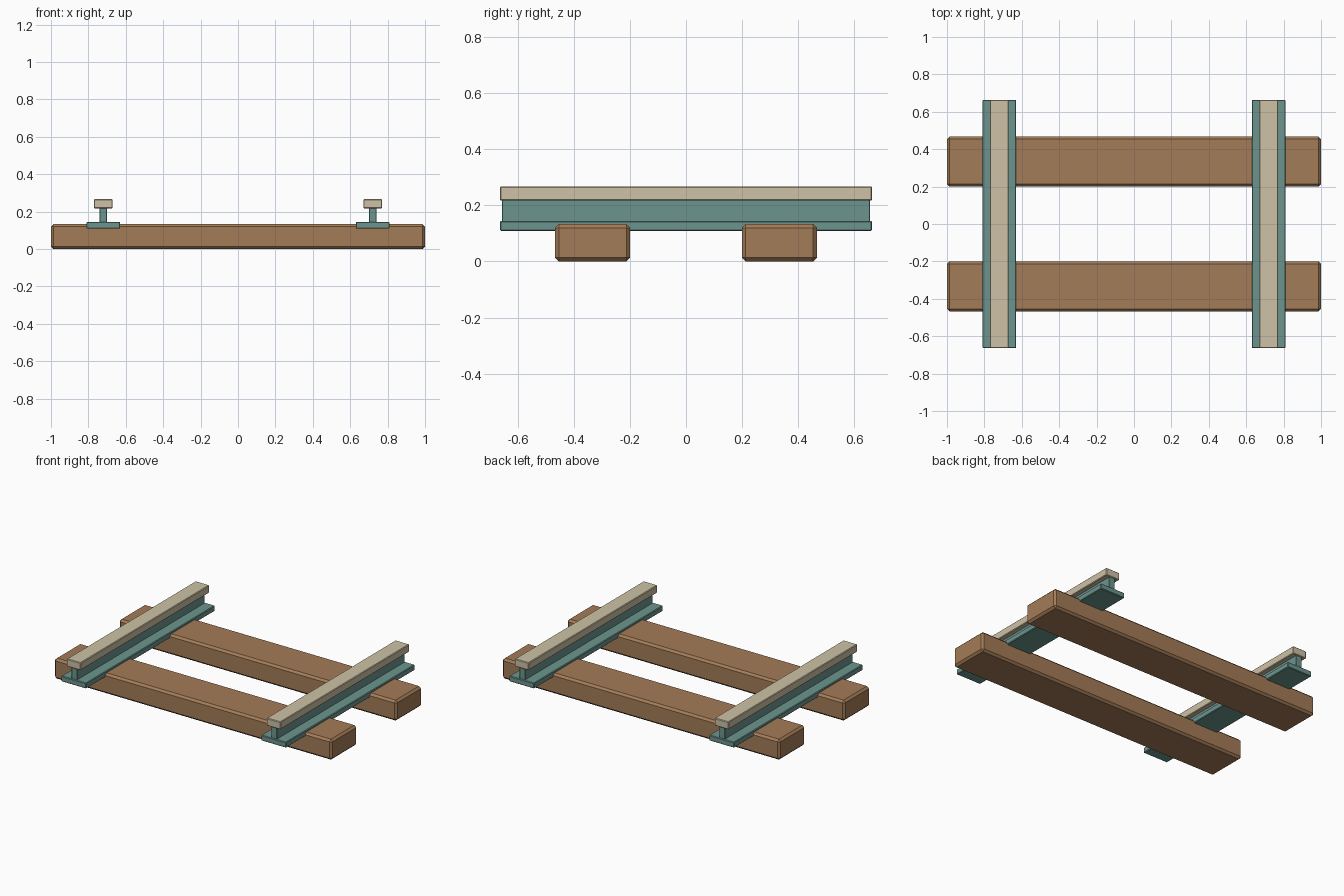
import bpy

if "Cube" in bpy.data.objects:
    bpy.data.objects.remove(bpy.data.objects["Cube"])


def material(name, color):
    m = bpy.data.materials.new(name)
    m.diffuse_color = (*color, 1)
    m.use_nodes = True
    m.node_tree.nodes["Principled BSDF"].inputs["Base Color"].default_value = m.diffuse_color
    return m


wood = material("wood", (0.37, 0.20, 0.095))
steel = material("steel", (0.15, 0.30, 0.27))
worn = material("worn_steel", (0.62, 0.54, 0.38))


def box(name, x, y, z0, z1, width, length, bevel, mat):
    """Chamfered box between heights z0 and z1."""
    bpy.ops.mesh.primitive_cube_add(size=1, location=(x, y, (z0 + z1) / 2))
    ob = bpy.context.object
    ob.name = name
    ob.scale = (width, length, z1 - z0)
    bpy.ops.object.transform_apply(location=False, rotation=False, scale=True)
    ob.data.materials.append(mat)
    mod = ob.modifiers.new("chamfer", 'BEVEL')
    mod.width = bevel
    mod.segments = 1
    return ob


# Wooden sleepers
for side, y in (("front", -0.333), ("back", 0.333)):
    box(side + "_sleeper", 0, y, 0, 0.133, 2.0, 0.267, 0.0133, wood)

# Rails: foot let into the sleepers, thin web, wide head
for side, x in (("left", -0.72), ("right", 0.72)):
    box(side + "_rail_foot", x, 0, 0.109, 0.145, 0.18, 1.327, 0.004, steel)
    box(side + "_rail_web", x, 0, 0.135, 0.225, 0.04, 1.313, 0.002, steel)
    box(side + "_rail_head", x, 0, 0.217, 0.267, 0.10, 1.327, 0.004, worn)
